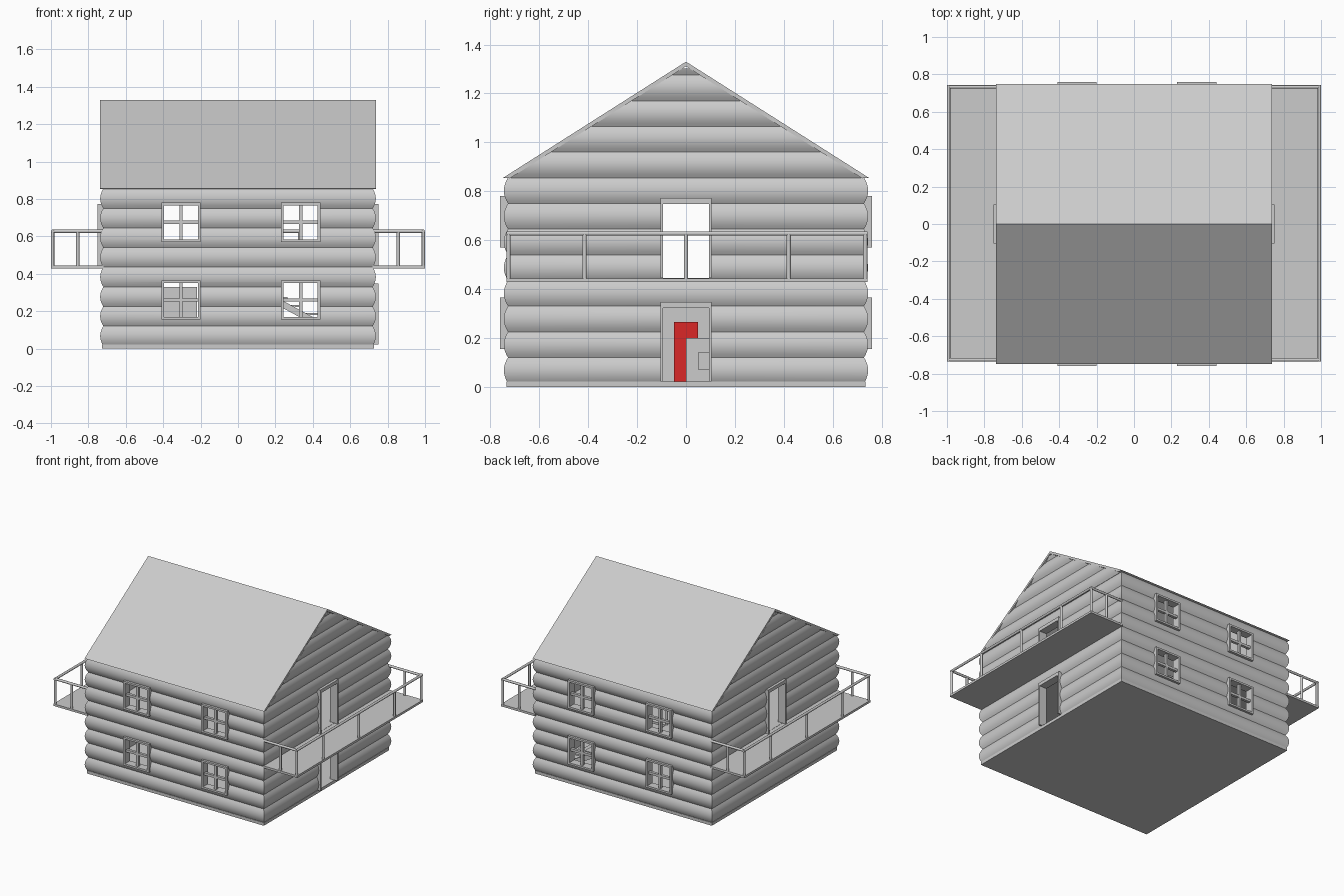
import bpy, bmesh, math
from mathutils import Vector

if "Cube" in bpy.data.objects:
    bpy.data.objects.remove(bpy.data.objects["Cube"])

X, Y = 0.737, 0.745              # wall half sizes
Z0, LOG, N = 0.015, 0.105, 8     # first log, log height, log count
EAVE, RIDGE = 0.855, 1.33


def finish(name, bm, smooth=False):
    bmesh.ops.recalc_face_normals(bm, faces=bm.faces)
    me = bpy.data.meshes.new(name)
    bm.to_mesh(me)
    bm.free()
    ob = bpy.data.objects.new(name, me)
    bpy.context.collection.objects.link(ob)
    if smooth:
        shade(ob)
    return ob


def shade(ob):
    bpy.ops.object.select_all(action='DESELECT')
    bpy.context.view_layer.objects.active = ob
    ob.select_set(True)
    bpy.ops.object.shade_smooth_by_angle(angle=math.radians(35))


def add_box(bm, x0, x1, y0, y1, z0, z1):
    vs = bmesh.ops.create_cube(bm, size=1)['verts']
    for v in vs:
        v.co = Vector(((x0 + x1) / 2 + v.co.x * (x1 - x0),
                       (y0 + y1) / 2 + v.co.y * (y1 - y0),
                       (z0 + z1) / 2 + v.co.z * (z1 - z0)))


def boxes(name, *dims):
    bm = bmesh.new()
    for d in dims:
        add_box(bm, *d)
    return finish(name, bm)


def add_rod(bm, a, b, r=0.009):
    a, b = Vector(a), Vector(b)
    vs = bmesh.ops.create_cone(bm, cap_ends=True, segments=12, radius1=r,
                               radius2=r, depth=(b - a).length)['verts']
    q = (b - a).to_track_quat('Z', 'Y')
    for v in vs:
        v.co = q @ v.co + (a + b) / 2


def loft(name, rings, cyclic=False, smooth=False):
    bm = bmesh.new()
    rs = [[bm.verts.new(p) for p in ring] for ring in rings]
    n = len(rs[0])
    for a, b in list(zip(rs, rs[1:])) + ([(rs[-1], rs[0])] if cyclic else []):
        for i in range(n):
            j = (i + 1) % n
            bm.faces.new((a[i], a[j], b[j], b[i]))
    if not cyclic:
        bm.faces.new(rs[0])
        bm.faces.new(rs[-1])
    return finish(name, bm, smooth)


def cut(ob, cutters):
    for c in cutters:
        tool = boxes("cutter", c)
        tool.hide_render = True
        m = ob.modifiers.new("cut", 'BOOLEAN')
        m.operation, m.solver, m.object = 'DIFFERENCE', 'EXACT', tool
        bpy.context.view_layer.objects.active = ob
        bpy.ops.object.modifier_apply(modifier=m.name)
        bpy.data.objects.remove(tool)


def groove(z):                   # inset of the rounded log face at height z
    t = ((z - Z0) / LOG) % 1.0 * 2 - 1
    return 0.017 * t * t


def rect(x, y, z):
    return [(-x, -y, z), (x, -y, z), (x, y, z), (-x, y, z)]


# base slab
boxes("base_slab", (-0.727, 0.727, -0.735, 0.735, 0, 0.022))

# log walls
levels = [Z0 + LOG * k / 8 + 1e-7 for k in range(8 * N + 1)]
rings = [rect(X - groove(z), Y - groove(z), z) for z in levels]
rings += [rect(0.70, 0.708, EAVE), rect(0.70, 0.708, Z0)]
walls = loft("log_walls", rings, cyclic=True)

WIN_X, WIN_Z, H = (-0.305, 0.335), (0.26, 0.675), 0.105
holes = [(x - H + .01, x + H - .01, -1, 1, z - H + .01, z + H - .01)
         for x in WIN_X for z in WIN_Z]
holes += [(-1, 1, -0.098, 0.098, 0.446, 0.755),
          (0.5, 1, -0.098, 0.098, 0.022, 0.335)]
cut(walls, holes)
shade(walls)

# log gables
for s, side in ((1, "right"), (-1, "left")):
    rings = []
    z = EAVE
    while z < RIDGE - 0.021:
        w = max(0.002, Y * (RIDGE - 0.018 - z) / (RIDGE - EAVE))
        o = s * (X + 0.002 - groove(z + 1e-7))
        rings.append([(o, -w, z), (o, w, z), (s * .70, w, z), (s * .70, -w, z)])
        z += LOG / 8
    loft("log_gable_" + side, rings, smooth=True)

# roof
prof = [(-Y - .003, EAVE), (0, RIDGE), (Y + .003, EAVE),
        (Y - .025, EAVE - .002), (0, RIDGE - .019), (-Y + .025, EAVE - .002)]
loft("roof", [[(x, y, z) for y, z in prof] for x in (-X, X)])

# windows with cross bars
for s, side in ((-1, "front"), (1, "back")):
    y0, y1 = sorted((s * 0.70, s * 0.76))
    c0, c1 = sorted((s * 0.725, s * 0.745))
    for x in WIN_X:
        for z in WIN_Z:
            b = 0.014
            boxes("window_" + side,
                  (x - H, x - H + b, y0, y1, z - H, z + H),
                  (x + H - b, x + H, y0, y1, z - H, z + H),
                  (x - H + b, x + H - b, y0, y1, z - H, z - H + b),
                  (x - H + b, x + H - b, y0, y1, z + H - b, z + H),
                  (x - .009, x + .009, c0, c1, z - H + b, z + H - b),
                  (x - H + b, x + H - b, c0, c1, z - .009, z + .009))

# door frames
for name, s, z0, z1 in (("upper_door_frame_right", 1, 0.445, 0.772),
                        ("upper_door_frame_left", -1, 0.445, 0.772),
                        ("lower_door_frame", 1, 0.022, 0.347)):
    x0, x1 = sorted((s * 0.69, s * 0.75))
    boxes(name, (x0, x1, -.105, -.094, z0, z1), (x0, x1, .094, .105, z0, z1),
          (x0, x1, -.094, .094, z1 - .025, z1))

# balconies and railings
for s, side in ((1, "right"), (-1, "left")):
    x0, x1 = sorted((s * 0.72, s * 1.0))
    boxes("balcony_floor_" + side, (x0, x1, -0.735, 0.742, 0.428, 0.444))
    bm = bmesh.new()
    xo, zt, ya, yb = s * 0.991, 0.627, -0.726, 0.733
    add_rod(bm, (xo, ya - .009, zt), (xo, yb + .009, zt))
    for y in (ya, yb):
        add_rod(bm, (s * 0.72, y, zt), (xo, y, zt))
        add_rod(bm, (s * 0.857, y, 0.44), (s * 0.857, y, zt))
    for y in (ya, -0.415, 0.0, 0.42, yb):
        add_rod(bm, (xo, y, 0.44), (xo, y, zt))
    finish("balcony_railing_" + side, bm, True)

# upper floor with stair opening
floor = boxes("upper_floor", (-0.705, 0.705, -0.712, 0.712, 0.428, 0.444))
cut(floor, [(-0.1, 0.32, 0.38, 0.6, 0.3, 0.5)])
bm = bmesh.new()
add_rod(bm, (-0.1, 0.37, 0.627), (0.33, 0.37, 0.627))
add_rod(bm, (0.33, 0.37, 0.627), (0.33, 0.6, 0.627))
for p in ((-0.1, 0.37), (0.12, 0.37), (0.33, 0.37), (0.33, 0.6)):
    add_rod(bm, (*p, 0.44), (*p, 0.627))
finish("stair_railing", bm, True)

# stairs
steps = 9
boxes("stair_treads", *[(0.62 - .08 * i - .045, 0.62 - .08 * i + .045, 0.4, 0.58,
                         0.05 + .043 * i, 0.062 + .043 * i) for i in range(steps)])
for y in (0.39, 0.58):
    loft("stair_stringer", [[(0.67, v, 0.022), (0.60, v, 0.022),
                             (-0.1, v, 0.40), (-0.1, v, 0.44)]
                            for v in (y, y + .012)])

# furniture seen through the openings
boxes("fireplace", (-0.40, -0.22, 0.3, 0.45, 0.022, 0.33))
boxes("armchair", (0.08, 0.2, 0.0, 0.13, 0.022, 0.2),
      (0.2, 0.22, 0.05, 0.13, 0.07, 0.14))
red = bpy.data.materials.new("red")
red.diffuse_color = (0.7, 0.02, 0.02, 1)
red.use_nodes = True
red.node_tree.nodes["Principled BSDF"].inputs["Base Color"].default_value = red.diffuse_color
cab = boxes("red_cabinet", (-0.06, 0.04, -0.05, 0.05, 0.022, 0.265))
cab.data.materials.append(red)
